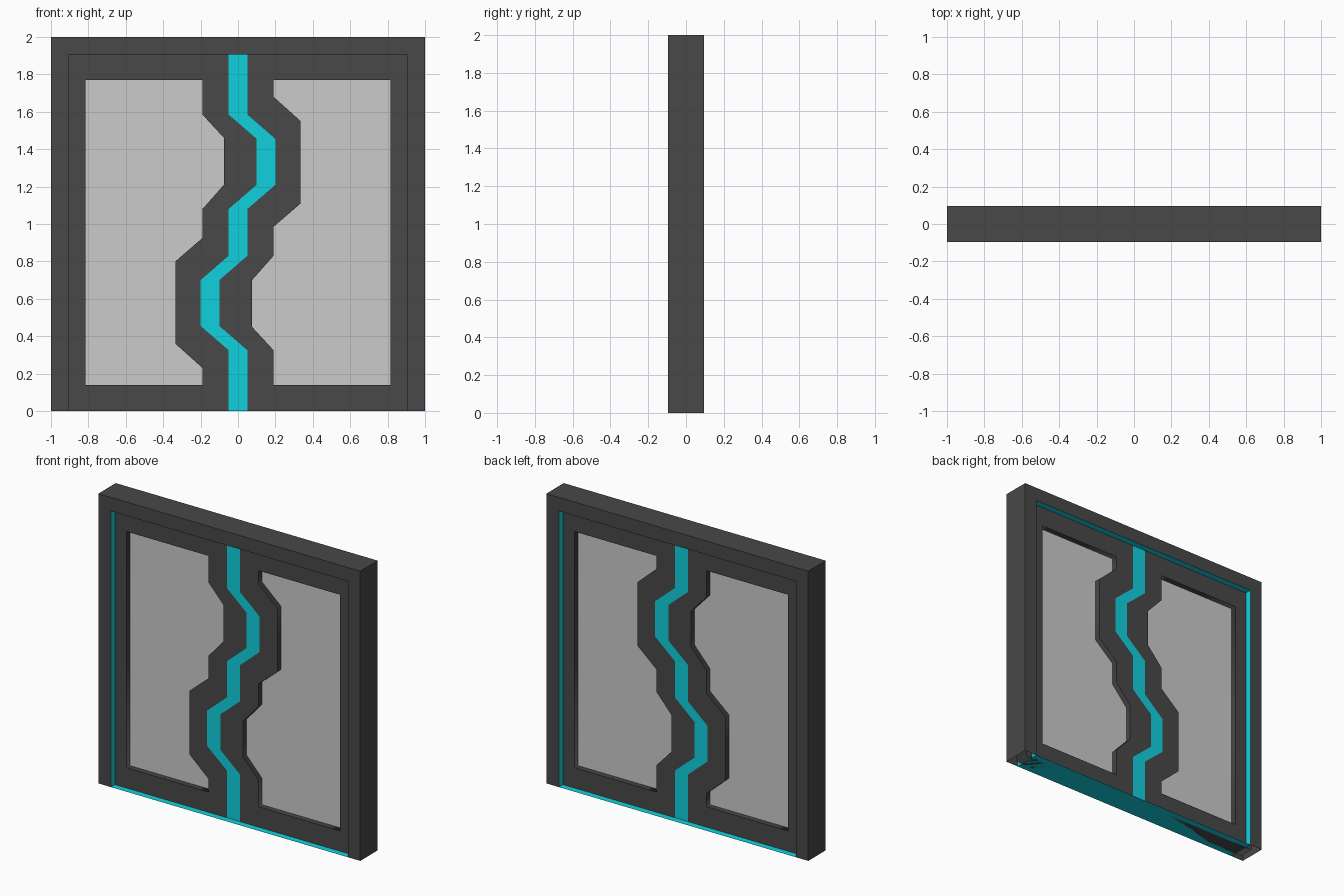
import bpy, bmesh, math

if "Cube" in bpy.data.objects:
    bpy.data.objects.remove(bpy.data.objects["Cube"])


def material(name, rgb):
    m = bpy.data.materials.new(name)
    m.diffuse_color = (*rgb, 1)
    m.use_nodes = True
    m.node_tree.nodes["Principled BSDF"].inputs["Base Color"].default_value = m.diffuse_color
    return m


DARK = material("dark_metal", (0.065, 0.065, 0.065))
CYAN = material("cyan_glow", (0.005, 0.64, 0.73))

HALF_D, IN_X, TOP = 0.095, 0.905, 1.91
LEAF_D, GLASS_D = 0.05, 0.012


def plate(name, loops, half_depth, mat=None):
    """Extrude an x-z outline (further loops are holes) symmetrically about y = 0."""
    cu = bpy.data.curves.new(name, 'CURVE')
    cu.dimensions = '2D'
    cu.fill_mode = 'BOTH'
    cu.extrude = half_depth
    for pts in loops:
        sp = cu.splines.new('POLY')
        sp.points.add(len(pts) - 1)
        for p, (x, z) in zip(sp.points, pts):
            p.co = (x, z, 0, 1)
        sp.use_cyclic_u = True
    ob = bpy.data.objects.new(name, cu)
    bpy.context.collection.objects.link(ob)
    if mat:
        cu.materials.append(mat)
    bpy.ops.object.select_all(action='DESELECT')
    ob.select_set(True)
    bpy.context.view_layer.objects.active = ob
    ob.rotation_euler.x = math.pi / 2
    bpy.ops.object.convert(target='MESH')
    bpy.ops.object.transform_apply(rotation=True)
    return ob


def turn(pts):
    """Half-turn of an outline about the door centre."""
    return [(-x, TOP - z) for x, z in pts]


# door frame: hollow arch, open under the jambs, with cyan inner faces and sill
prof = [(-IN_X, 0), (-1, 0), (-1, 2), (1, 2), (1, 0), (IN_X, 0), (IN_X, TOP - .005), (-IN_X, TOP - .005)]
bm = bmesh.new()
front = [bm.verts.new((x, -HALF_D, z)) for x, z in prof]
back = [bm.verts.new((x, HALF_D, z)) for x, z in prof]
for ring in (front, back):
    for q in ((0, 1, 2, 7), (7, 2, 3, 6), (6, 3, 4, 5)):
        bm.faces.new([ring[i] for i in q])
bmesh.ops.dissolve_edges(bm, edges=[e for e in bm.edges if {*e.verts} in
                         [{r[a], r[b]} for r in (front, back) for a, b in ((7, 2), (6, 3))]])
for a, b, m in ((1, 2, 0), (2, 3, 0), (3, 4, 0), (5, 6, 1), (6, 7, 1), (7, 0, 1), (0, 5, 1)):
    bm.faces.new((front[a], front[b], back[b], back[a])).material_index = m
bmesh.ops.recalc_face_normals(bm, faces=bm.faces)
me = bpy.data.meshes.new("door_frame")
bm.to_mesh(me)
bm.free()
me.materials.append(DARK)
me.materials.append(CYAN)
bpy.context.collection.objects.link(bpy.data.objects.new("door_frame", me))

# zigzag seam and window outlines
seam = [(-.05, 0), (-.05, .325), (-.2, .455), (-.2, .7), (-.05, .83),
        (-.05, 1.08), (.1, 1.21), (.1, 1.455), (-.05, 1.585), (-.05, TOP)]
window = [(-.815, .14), (-.19, .14), (-.19, .23), (-.335, .36), (-.335, .8), (-.19, .925),
          (-.19, 1.08), (-.075, 1.21), (-.075, 1.46), (-.19, 1.585), (-.19, 1.77), (-.815, 1.77)]
leaf = seam + [(-.95, TOP), (-.95, 0)]

# door leaves reach into the hollow jambs; each holds a recessed pane
for side, f in (("left", list), ("right", turn)):
    plate(side + "_leaf", [f(leaf), f(window)], LEAF_D, DARK)
    plate(side + "_pane", [f(window)], GLASS_D)

# glowing seam between the leaves
plate("glowing_seam", [seam + turn(seam)], LEAF_D, CYAN)
